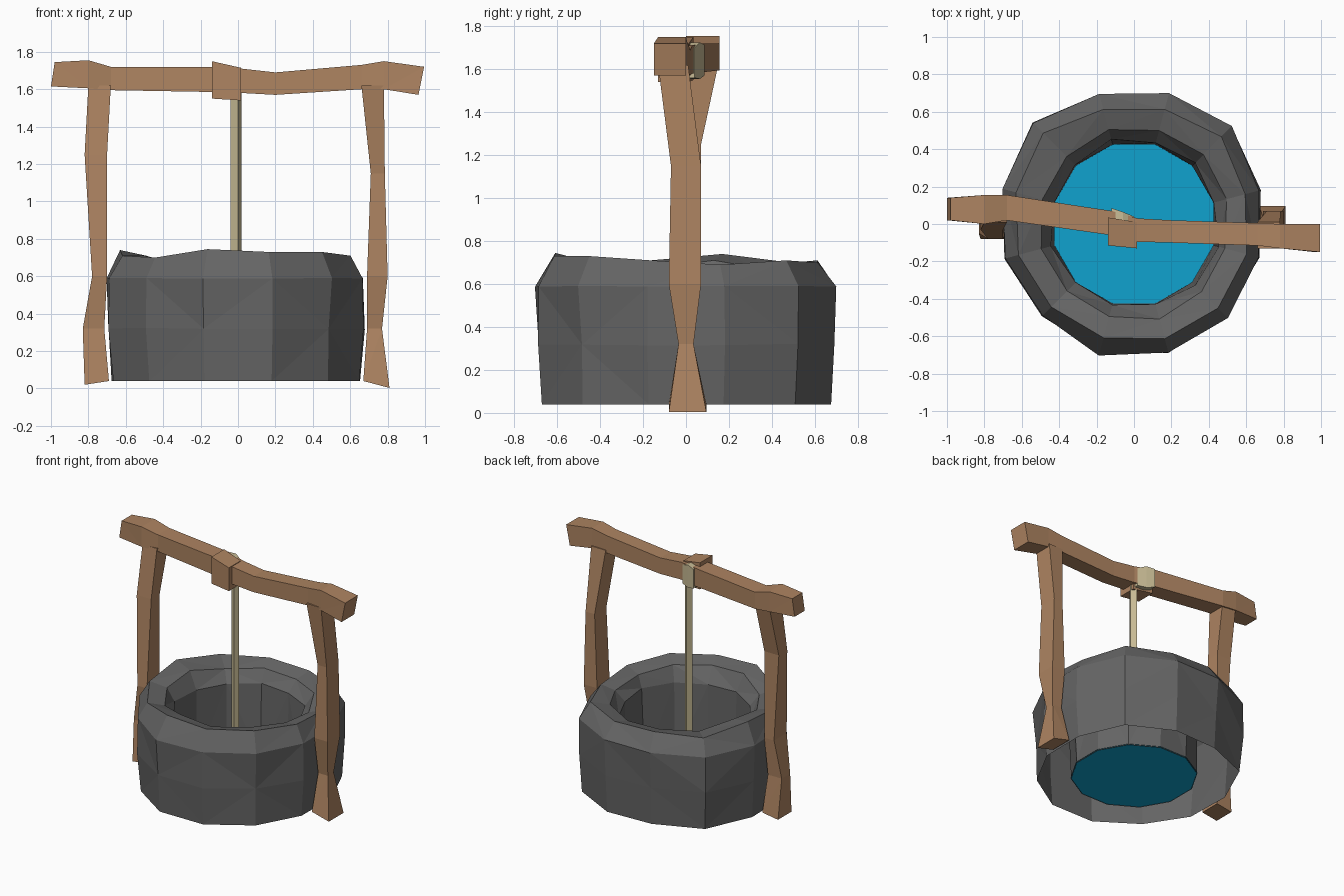
import bpy, bmesh, random
from math import cos, sin, radians

if "Cube" in bpy.data.objects:
    bpy.data.objects.remove(bpy.data.objects["Cube"])

random.seed(4)


def material(name, rgb):
    m = bpy.data.materials.new(name)
    m.diffuse_color = (*rgb, 1)
    m.use_nodes = True
    m.node_tree.nodes["Principled BSDF"].inputs["Base Color"].default_value = m.diffuse_color
    return m


STONE = material("stone", (0.13, 0.13, 0.13))
WOOD = material("wood", (0.42, 0.23, 0.12))
ROPE = material("rope", (0.58, 0.50, 0.30))
WATER = material("water", (0.005, 0.36, 0.62))


def loft(name, rings, mat, caps=True):
    """Join a list of closed point rings into one flat-shaded skin."""
    bm = bmesh.new()
    loops = [[bm.verts.new(p) for p in r] for r in rings]
    n = len(loops[0])
    for a, b in zip(loops, loops[1:]):
        for i in range(n):
            j = (i + 1) % n
            bm.faces.new((a[i], a[j], b[j], b[i]))
    if caps:
        bm.faces.new(loops[0][::-1])
        if len(loops) > 1:
            bm.faces.new(loops[-1])
    if len(rings) > 1:
        bmesh.ops.recalc_face_normals(bm, faces=bm.faces)
        bmesh.ops.triangulate(bm, faces=bm.faces)
    else:
        bmesh.ops.reverse_faces(bm, faces=bm.faces)
    me = bpy.data.meshes.new(name)
    bm.to_mesh(me)
    bm.free()
    me.materials.append(mat)
    ob = bpy.data.objects.new(name, me)
    bpy.context.collection.objects.link(ob)
    return ob


def post_ring(z, x0, x1, y0, y1, tilt=0):
    return [(x0, y0, z), (x1, y0, z - tilt), (x1, y1, z - tilt), (x0, y1, z)]


def beam_ring(x, y0, y1, z0, z1, skew=0):
    return [(x - skew, y0, z0), (x - skew, y1, z0), (x + skew, y1, z1), (x + skew, y0, z1)]


# Stone wall: twelve-sided, hollow underneath, with an uneven rim
radii = [.705, .75, .73, .715, .77, .73, .72, .70, .725, .725, .71, .70]
rim = [.68, .70, .69, .70, .69, .73, .70, .69, .735, .72, .72, .70]
angles = [radians(15 + 30 * i) for i in range(12)]


def wall_ring(r, z, wobble=0.0, rim_height=False):
    pts = []
    for i, a in enumerate(angles):
        rr = (radii[i] * r / .72 if r > .6 else r) + random.uniform(-wobble, wobble)
        zz = z + (rim[i] if rim_height else random.uniform(-wobble, wobble) * .4)
        pts.append((rr * cos(a), rr * sin(a), zz))
    return pts


loft("stone_wall", [
    wall_ring(.69, .04), wall_ring(.705, .32, .015), wall_ring(.715, .59, .01),
    wall_ring(.635, .01, .01, True), wall_ring(.515, -.02, .012, True),
    wall_ring(.455, .59, .015), wall_ring(.44, .04)], STONE, caps=False)

# Water at the bottom of the shaft
loft("water", [[(.445 * cos(a), .445 * sin(a), .045) for a in angles][::-1]], WATER)

# Crooked posts
loft("left_post", [
    post_ring(.02, -.82, -.69, -.08, .08, -.02), post_ring(.32, -.83, -.715, -.05, .05),
    post_ring(.60, -.78, -.70, -.08, .07), post_ring(1.25, -.82, -.70, -.03, .07),
    post_ring(1.62, -.80, -.68, .01, .15)], WOOD)
loft("right_post", [
    post_ring(.04, .67, .81, -.08, .095, .037), post_ring(.32, .69, .77, -.035, .035),
    post_ring(.60, .69, .80, -.08, .07), post_ring(1.15, .71, .785, -.07, .07),
    post_ring(1.62, .66, .78, -.13, .01)], WOOD)

# Crooked cross beam
loft("cross_beam", [
    beam_ring(-.99, .02, .14, 1.615, 1.745, .01), beam_ring(-.80, .0, .155, 1.605, 1.755),
    beam_ring(-.68, .02, .155, 1.595, 1.72), beam_ring(-.12, -.06, .07, 1.585, 1.72),
    beam_ring(.02, -.095, .03, 1.58, 1.71), beam_ring(.20, -.10, .02, 1.57, 1.69),
    beam_ring(.66, -.115, .005, 1.60, 1.73), beam_ring(.78, -.13, .0, 1.60, 1.75),
    beam_ring(.98, -.15, .0, 1.57, 1.72, .015)], WOOD)

# Wooden block on the front of the beam
loft("beam_block", [
    beam_ring(-.14, -.115, .035, 1.55, 1.75), beam_ring(.015, -.13, .01, 1.54, 1.715)], WOOD)

# Rope knot behind and below the beam, and the hanging rope
loft("rope_knot", [
    beam_ring(-.12, -.03, .085, 1.57, 1.715), beam_ring(-.06, -.04, .065, 1.555, 1.725),
    beam_ring(.0, -.04, .04, 1.56, 1.70)], ROPE)
loft("rope", [
    [(-.04, -.02, z), (0, -.05, z), (.02, -.015, z), (-.015, .015, z)] for z in (.05, 1.6)], ROPE)
